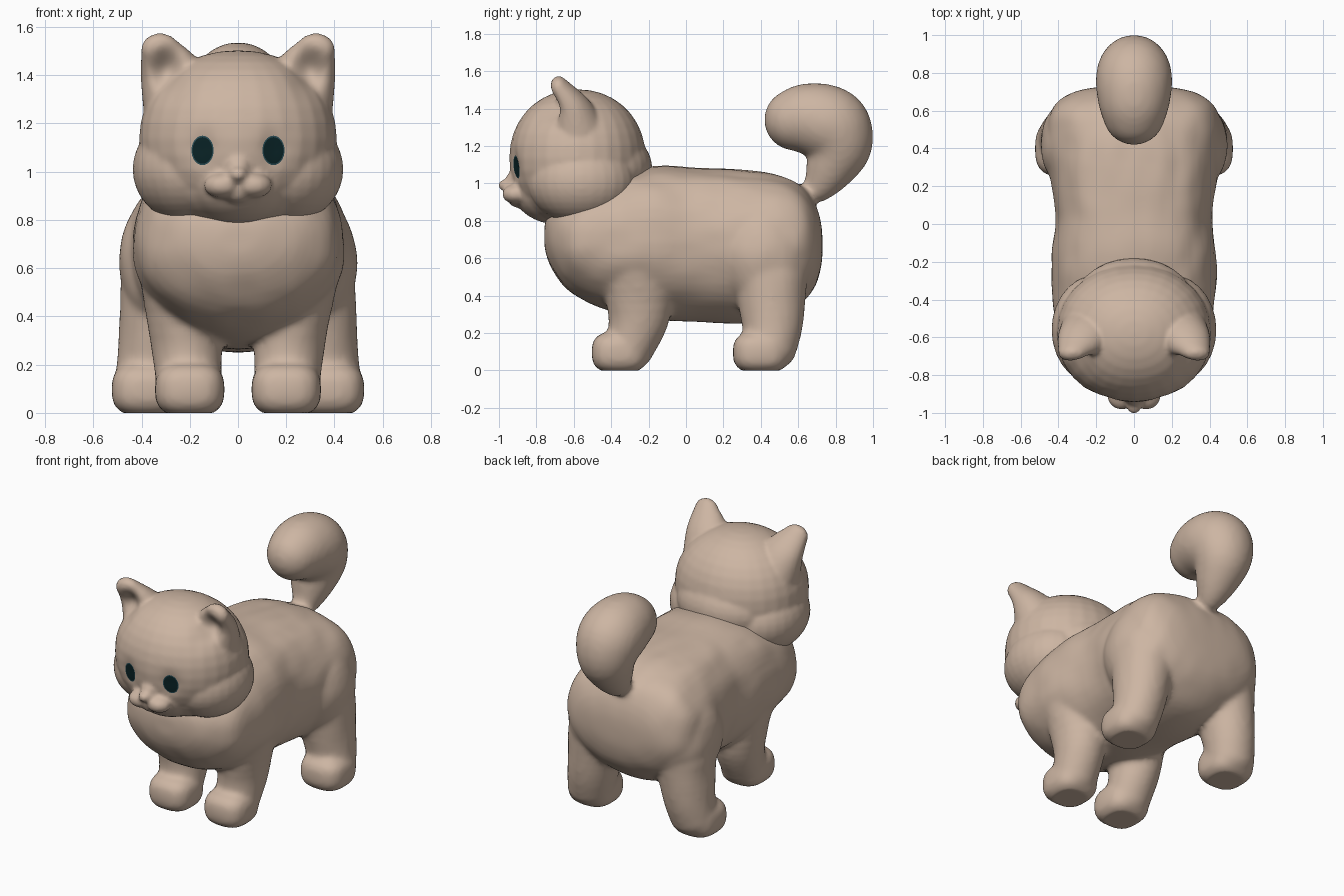
import bpy, bmesh, math
from mathutils import Vector, noise
from mathutils.bvhtree import BVHTree

if "Cube" in bpy.data.objects:
    bpy.data.objects.remove(bpy.data.objects["Cube"])


def material(name, rgb):
    m = bpy.data.materials.new(name)
    m.diffuse_color = (*rgb, 1)
    m.use_nodes = True
    m.node_tree.nodes["Principled BSDF"].inputs["Base Color"].default_value = m.diffuse_color
    return m


FUR = material("beige fur", (0.61, 0.465, 0.365))
DARK = material("dark eye", (0.003, 0.018, 0.021))
RIM = material("teal eye rim", (0.025, 0.08, 0.10))

# Unit sphere made once and reused for every blob
bm = bmesh.new()
bmesh.ops.create_uvsphere(bm, u_segments=28, v_segments=18, radius=1)
bm.verts.index_update()
BALL_V = [tuple(v.co) for v in bm.verts]
BALL_F = [tuple(v.index for v in f.verts) for f in bm.faces]
bm.free()


def spline(rows, n=4):
    """Smooth Catmull-Rom samples through a list of tuples."""
    out = []
    for i in range(len(rows) - 1):
        p = [rows[max(0, min(len(rows) - 1, i + d))] for d in (-1, 0, 1, 2)]
        for s in range(n):
            t = s / n
            out.append([b + .5 * t * (c - a + t * (2 * a - 5 * b + 4 * c - d + t * (3 * (b - c) + d - a)))
                        for a, b, c, d in zip(*p)])
    return out + [list(rows[-1])]


class Clay:
    """Loose pile of closed shapes, fused later."""
    def __init__(self):
        self.v, self.f = [], []

    def blob(self, c, r, e=1.0):
        """Ellipsoid; e below 1 makes it boxier."""
        n = len(self.v)
        self.v += [tuple(c[i] + r[i] * math.copysign(abs(p[i]) ** e, p[i]) for i in range(3))
                   for p in BALL_V]
        self.f += [tuple(n + i for i in f) for f in BALL_F]

    def chain(self, pts, side=1, steps=6):
        """Row of blended ellipsoids through (x, y, z, rx, ry, rz)."""
        for p in spline(pts, steps):
            self.blob((p[0] * side, p[1], p[2]), p[3:])

    def loft(self, rings, n=48):
        """Closed skin through rounded sections (y, bottom, top, half width)."""
        o = len(self.v)
        for y, lo, hi, w in rings:
            for k in range(n):
                t = 2 * math.pi * k / n
                c, s = math.cos(t), math.sin(t)
                e = 0.82 if s > 0 else 1.0
                self.v.append((w * math.copysign(abs(c) ** e, c), y,
                               (lo + hi) / 2 + (hi - lo) / 2 * math.copysign(abs(s) ** e, s)))
        for i in range(len(rings) - 1):
            a, b = o + i * n, o + (i + 1) * n
            self.f += [(b + k, b + (k + 1) % n, a + (k + 1) % n, a + k) for k in range(n)]
        self.f.append(tuple(range(o, o + n)))
        self.f.append(tuple(reversed(range(o + (len(rings) - 1) * n, o + len(rings) * n))))

    def fuse(self, name, voxel, smooth, shape):
        """Merge everything into one smooth skin, then reshape each vertex."""
        me = bpy.data.meshes.new(name)
        me.from_pydata(self.v, [], self.f)
        ob = bpy.data.objects.new(name, me)
        bpy.context.collection.objects.link(ob)
        rm = ob.modifiers.new("skin", "REMESH")
        rm.mode = "VOXEL"
        rm.voxel_size = voxel
        sm = ob.modifiers.new("soften", "SMOOTH")
        sm.factor, sm.iterations = 0.5, smooth
        dg = bpy.context.evaluated_depsgraph_get()
        new = bpy.data.meshes.new_from_object(ob.evaluated_get(dg))
        ob.modifiers.clear()
        ob.data = new
        bpy.data.meshes.remove(me)
        for v in new.vertices:
            v.co = shape(v.co.copy())
        new.materials.clear()
        new.materials.append(FUR)
        new.polygons.foreach_set("use_smooth", [True] * len(new.polygons))
        new.update()
        return ob


# Body, legs and tail
clay = Clay()
clay.loft(spline([(-.757, .66, .78, .08), (-.72, .55, .87, .24), (-.61, .41, .96, .38),
                  (-.40, .315, 1.05, .43), (-.15, .27, 1.093, .435), (.05, .26, 1.085, .415),
                  (.30, .25, 1.073, .45), (.50, .28, 1.04, .465), (.62, .36, .985, .43),
                  (.69, .45, .89, .34), (.722, .55, .79, .21), (.73, .63, .70, .07)]))
for s in (-1, 1):
    # front leg and paw
    clay.chain([(.25, -.27, .62, .17, .21, .2), (.215, -.25, .30, .15, .168, .12),
                (.205, -.30, .12, .135, .13, .12)], s)
    clay.blob((.2 * s, -.355, .097), (.145, .15, .112), .7)
    # haunch, hind leg and paw
    clay.blob((.29 * s, .42, .62), (.205, .26, .3))
    clay.chain([(.31, .45, .50, .18, .2, .2), (.345, .462, .25, .155, .165, .12),
                (.37, .45, .11, .145, .14, .11)], s)
    clay.blob((.375 * s, .40, .097), (.15, .15, .112), .7)
# tail: thin root swelling into a curled plume
tail = [(.62, .89, .06), (.665, .95, .062), (.72, .995, .088), (.775, 1.09, .132), (.82, 1.2, .172),
        (.797, 1.29, .197), (.74, 1.327, .203), (.65, 1.347, .187), (.582, 1.34, .164)]
clay.chain([(0, y, z, r, r, r) for y, z, r in tail], steps=4)


def body_shape(c):
    # soft fur ripples on the torso, flat soles
    if .3 < c.z < 1.1 and c.y < .74:
        k = min(1, (c.z - .3) / .2) * min(1, (1.1 - c.z) / .1 + .3)
        d = noise.noise(Vector((c.x * 9, c.y * 6, c.z * 6))) * .010 * k
        c += Vector((c.x, 0, c.z - .68)).normalized() * d
    c.z = max(0, c.z)
    return c


clay.fuse("body", .017, 7, body_shape)

# Head with cheeks, chin, muzzle and ears
clay = Clay()
clay.blob((0, -.58, 1.135), (.41, .365, .368), .96)
clay.blob((0, -.44, 1.08), (.33, .26, .22))
clay.blob((0, -.61, .975), (.35, .285, .205))
clay.blob((0, -.68, .97), (.25, .25, .19))
clay.blob((0, -.84, .96), (.15, .10, .10))
clay.blob((0, -.955, .99), (.042, .05, .034))
clay.blob((0, -.90, 1.015), (.06, .065, .06))
clay.blob((0, -.895, .91), (.065, .055, .04))
for s in (-1, 1):
    clay.blob((.2 * s, -.56, 1.01), (.237, .29, .225))
    clay.blob((.064 * s, -.91, .943), (.078, .073, .053))
    clay.chain([(.24, -.58, 1.28, .155, .15, .12), (.265, -.61, 1.40, .14, .105, .09),
                (.323, -.682, 1.508, .079, .052, .066)], s)


def head_shape(c):
    # hollow ears and shallow eye sockets
    x = abs(c.x)
    k = max(0, min(1, (-.62 - c.y) / .08))
    ear = ((x - .295) / .06) ** 2 + ((c.z - 1.425) / .08) ** 2
    c.y += .06 * k * math.exp(-ear)
    eye = ((x - .147) / .06) ** 2 + ((c.z - 1.09) / .075) ** 2
    c.y += .022 * k * math.exp(-eye)
    return c


head = clay.fuse("head", .012, 6, head_shape)

# Eyes: thin domed plates laid on the face, dark with a teal rim
tree = BVHTree.FromPolygons([v.co.copy() for v in head.data.vertices],
                            [tuple(p.vertices) for p in head.data.polygons])
N = 32
for side, label in ((-1, "right_eye"), (1, "left_eye")):
    verts, faces = [], []
    radii = (.02, .3, .6, .9, 1.0)
    for f in radii:
        for k in range(N):
            t = 2 * math.pi * k / N
            x = side * .147 + .046 * f * math.cos(t)
            z = 1.088 + .061 * f * math.sin(t)
            hit = tree.ray_cast(Vector((x, -2, z)), Vector((0, 1, 0)))[0]
            verts.append((x, hit.y - .003 - .006 * (1 - f * f), z))
    faces.append(tuple(range(N)))
    for i in range(len(radii) - 1):
        for k in range(N):
            j = (k + 1) % N
            faces.append((i * N + k, (i + 1) * N + k, (i + 1) * N + j, i * N + j))
    me = bpy.data.meshes.new(label)
    me.from_pydata(verts, [], faces)
    me.materials.append(DARK)
    me.materials.append(RIM)
    for i, p in enumerate(me.polygons):
        p.use_smooth = True
        p.material_index = 1 if i > 3 * N else 0
    bpy.context.collection.objects.link(bpy.data.objects.new(label, me))
